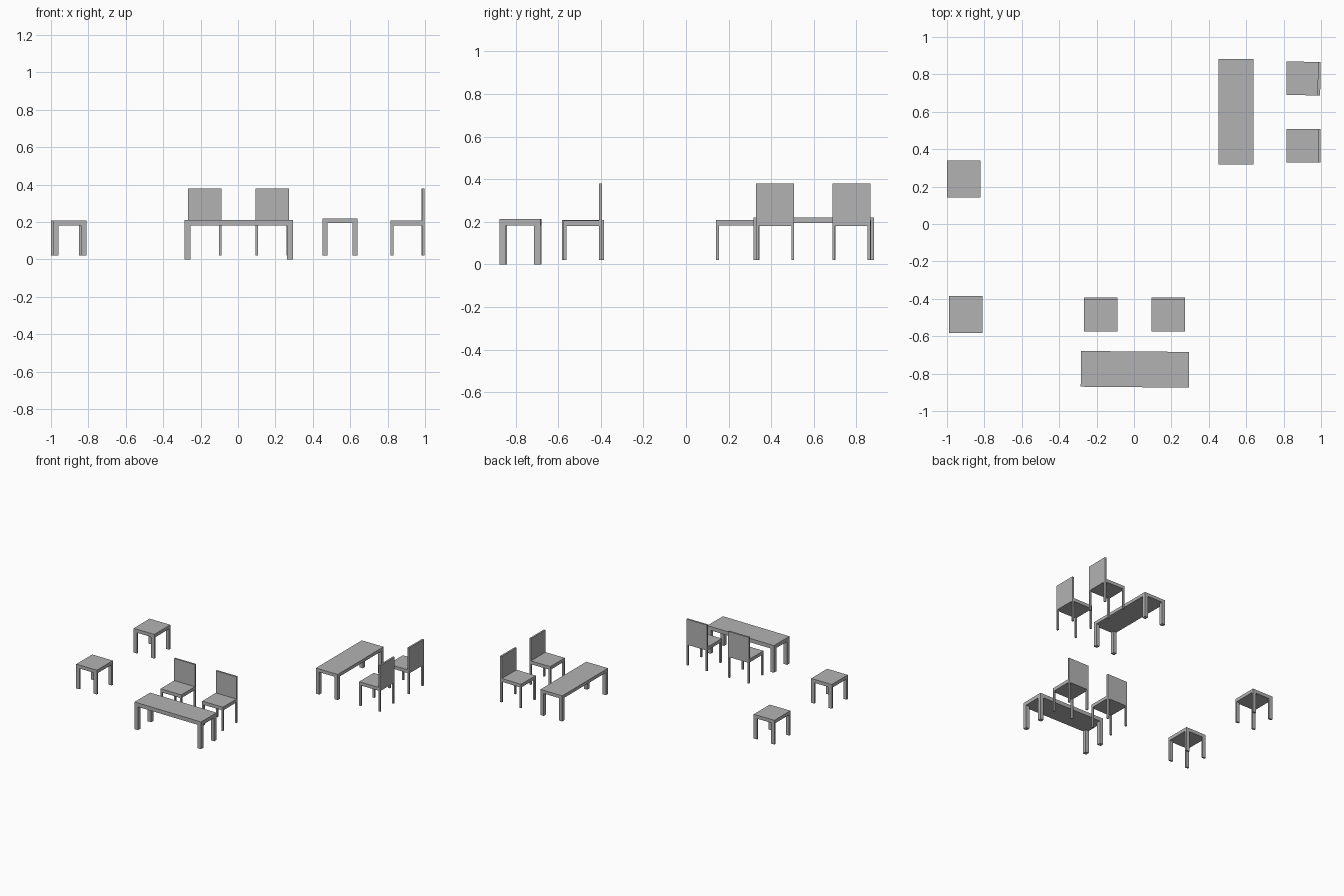
import bpy, bmesh, math
from mathutils import Matrix, Vector

if "Cube" in bpy.data.objects:
    bpy.data.objects.remove(bpy.data.objects["Cube"])

grey = bpy.data.materials.new("plain grey")
grey.diffuse_color = (0.45, 0.45, 0.45, 1)
grey.use_nodes = True
grey.node_tree.nodes["Principled BSDF"].inputs["Base Color"].default_value = grey.diffuse_color


def boxes(name, spans, place):
    """One object made of axis-aligned boxes given as (low corner, high corner)."""
    bm = bmesh.new()
    for lo, hi in spans:
        lo, hi = Vector(lo), Vector(hi)
        m = Matrix.Translation((lo + hi) / 2) @ Matrix.Diagonal((*(hi - lo), 1))
        bmesh.ops.create_cube(bm, size=1, matrix=m)
    me = bpy.data.meshes.new(name)
    bm.to_mesh(me)
    bm.free()
    me.materials.append(grey)
    ob = bpy.data.objects.new(name, me)
    ob.matrix_world = place
    bpy.context.collection.objects.link(ob)


def place_at(x, y, turn):
    return Matrix.Translation((x, y, 0)) @ Matrix.Rotation(math.radians(turn), 4, 'Z')


def furniture(name, x, y, w, d, z, leg, turn=0, back=0):
    """Slab on four legs; z = (floor, slab underside, slab top), leg = (x, y) size.
    A back height above zero adds a backrest along local +y."""
    place = place_at(x, y, turn)
    a, b = w / 2, d / 2
    boxes(name + "_top", [((-a, -b, z[1]), (a, b, z[2]))], place)
    legs = []
    for sx in (-1, 1):
        for sy in (-1, 1):
            xs = sorted((sx * a, sx * (a - leg[0])))
            ys = sorted((sy * b, sy * (b - leg[1])))
            legs.append(((xs[0], ys[0], z[0]), (xs[1], ys[1], z[1])))
    boxes(name + "_legs", legs, place)
    if back:
        boxes(name + "_backrest", [((-a, b - 0.014, z[1]), (a, b, back))], place)


# Long tables
furniture("front_table", 0.005, -0.777, 0.578, 0.191, (0, 0.182, 0.212), (0.03, 0.03), -0.5)
furniture("side_table", 0.545, 0.60, 0.188, 0.565, (0.02, 0.195, 0.22), (0.028, 0.028))

# Chairs: two behind the front table, two beside the side table
for i, (x, y, turn) in enumerate([(-0.177, -0.484, 0), (0.183, -0.484, 0),
                                  (0.906, 0.778, -90.7), (0.907, 0.418, -90)]):
    furniture(f"chair_{i + 1}", x, y, 0.179, 0.181, (0.02, 0.181, 0.207),
              (0.013, 0.014), turn, 0.38)

# Stools
for i, (x, y) in enumerate([(-0.911, 0.24), (-0.90, -0.484)]):
    furniture(f"stool_{i + 1}", x, y, 0.178, 0.197, (0.02, 0.182, 0.209), (0.028, 0.014))
